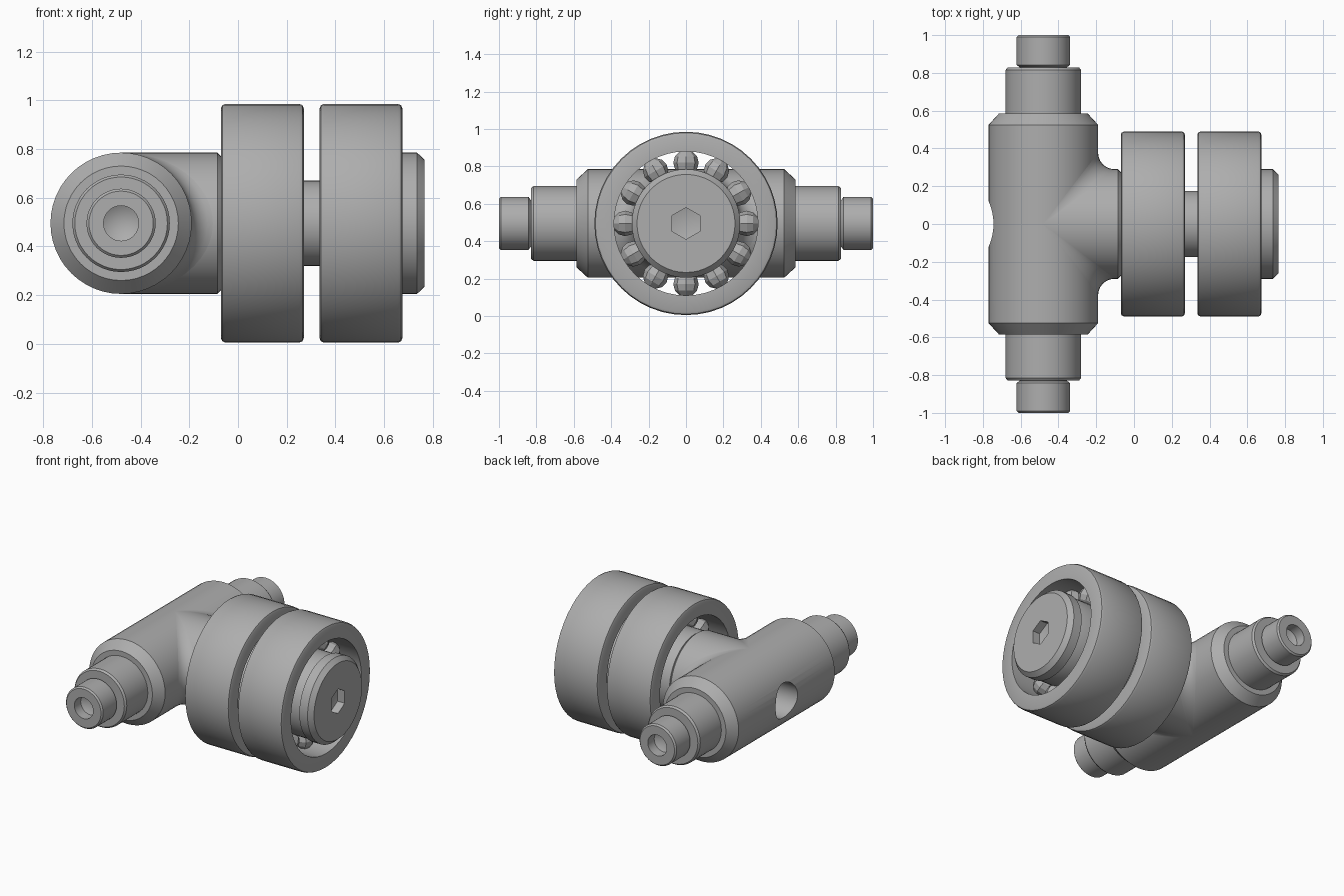
import bpy, bmesh, math
from mathutils import Matrix, Vector

if "Cube" in bpy.data.objects:
    bpy.data.objects.remove(bpy.data.objects["Cube"], do_unlink=True)

STEPS = 48
AXLE_Z = 0.495
BODY_X = -0.48
BODY_R = 0.29
ALONG_X = Matrix.Translation((0, 0, AXLE_Z))
ALONG_Y = Matrix.Translation((BODY_X, 0, AXLE_Z)) @ Matrix.Rotation(math.pi / 2, 4, 'Z')

steel = bpy.data.materials.new("steel grey")
steel.use_nodes = True
steel.diffuse_color = (0.42, 0.42, 0.42, 1)
steel.node_tree.nodes["Principled BSDF"].inputs["Base Color"].default_value = steel.diffuse_color


def finish(name, bm, smooth=True):
    bmesh.ops.remove_doubles(bm, verts=bm.verts, dist=1e-5)
    bmesh.ops.recalc_face_normals(bm, faces=bm.faces)
    mesh = bpy.data.meshes.new(name)
    bm.to_mesh(mesh)
    bm.free()
    mesh.materials.append(steel)
    obj = bpy.data.objects.new(name, mesh)
    bpy.context.collection.objects.link(obj)
    if smooth:
        shade(obj)
    return obj


def shade(obj):
    bpy.ops.object.select_all(action='DESELECT')
    obj.select_set(True)
    bpy.context.view_layer.objects.active = obj
    bpy.ops.object.shade_smooth_by_angle(angle=math.radians(30))


def lathe(name, profile, matrix, closed=False, steps=STEPS):
    """Revolve (distance along axis, radius) points about local x."""
    bm = bmesh.new()
    verts = [bm.verts.new((a, 0, r)) for a, r in profile]
    pairs = list(zip(verts, verts[1:]))
    if closed:
        pairs.append((verts[-1], verts[0]))
    edges = [bm.edges.new(p) for p in pairs]
    bmesh.ops.spin(bm, geom=verts + edges, cent=(0, 0, 0), axis=(1, 0, 0),
                   angle=2 * math.pi, steps=steps, use_merge=True)
    bm.transform(matrix)
    return finish(name, bm)


def cut(obj, cutter):
    mod = obj.modifiers.new("cut", 'BOOLEAN')
    mod.operation = 'DIFFERENCE'
    mod.solver = 'EXACT'
    mod.object = cutter
    bpy.ops.object.select_all(action='DESELECT')
    obj.select_set(True)
    bpy.context.view_layer.objects.active = obj
    bpy.ops.object.modifier_apply(modifier=mod.name)
    bpy.data.objects.remove(cutter, do_unlink=True)
    shade(obj)


# Cross body with chamfered ends and a blind bore in its back
body = lathe("cross_body", [(-0.585, 0), (-0.585, 0.235), (-0.525, BODY_R),
                            (0.525, BODY_R), (0.585, 0.235), (0.585, 0)], ALONG_Y)
cut(body, lathe("bore_cutter", [(-1, 0), (-1, 0.12), (-0.55, 0.12), (-0.55, 0)], ALONG_X))

# Stem to the wheels
lathe("stem", [(BODY_X, 0), (BODY_X, BODY_R), (-0.085, BODY_R),
               (-0.07, 0.275), (-0.07, 0)], ALONG_X)

# Concave fillets where stem and body meet
for side, label in ((1, "left"), (-1, "right")):
    bm = bmesh.new()
    rows = []
    for i in range(25):
        t = math.pi * (i / 24 - 0.5)
        w = BODY_R * max(math.cos(t), 0)
        f = 0.3 * w
        row = []
        for j in range(7):
            a = math.pi / 2 * j / 6
            x = w + f * (1 - math.cos(a))
            y = w + f * (1 - math.sin(a))
            row.append(bm.verts.new((BODY_X + x, side * y, AXLE_Z + BODY_R * math.sin(t))))
        rows.append(row)
    for r0, r1 in zip(rows, rows[1:]):
        for j in range(6):
            bm.faces.new((r0[j], r0[j + 1], r1[j + 1], r1[j]))
    bmesh.ops.remove_doubles(bm, verts=bm.verts, dist=1e-5)
    bmesh.ops.recalc_face_normals(bm, faces=bm.faces)
    # Face the fillet away from the body
    middle = max(bm.faces, key=lambda p: p.calc_area())
    if middle.normal.dot(Vector((1, side, 0))) < 0:
        bmesh.ops.reverse_faces(bm, faces=bm.faces)
    mesh = bpy.data.meshes.new("fillet")
    bm.to_mesh(mesh)
    bm.free()
    mesh.materials.append(steel)
    fillet = bpy.data.objects.new(label + "_fillet", mesh)
    bpy.context.collection.objects.link(fillet)
    shade(fillet)

# Bushings and drilled pins at both ends of the body
for side, label in ((1, "back"), (-1, "front")):
    m = ALONG_Y @ Matrix.Scale(side, 4, (1, 0, 0))
    lathe(label + "_bushing", [(0.56, 0), (0.56, 0.2), (0.815, 0.2),
                               (0.828, 0.19), (0.828, 0)], m)
    lathe(label + "_pin", [(0.8, 0), (0.8, 0.125), (0.83, 0.125), (0.842, 0.142),
                           (0.99, 0.142), (1.0, 0.132), (1.0, 0.072),
                           (0.93, 0.072), (0.89, 0)], m)


# Two ball bearings side by side
def ring(name, x0, x1, inner, outer, b):
    lathe(name, [(x0, inner), (x0, outer - b), (x0 + b * 0.3, outer - b * 0.3), (x0 + b, outer),
                 (x1 - b, outer), (x1 - b * 0.3, outer - b * 0.3), (x1, outer - b), (x1, inner)],
          ALONG_X, closed=True)


for x0, label in ((-0.07, "inner"), (0.335, "outer")):
    x1 = x0 + 0.34
    ring(label + "_wheel_ring", x0, x1, 0.385, 0.49, 0.018)
    ring(label + "_hub_ring", x0, x1, 0.15, 0.28, 0.01)
    bm = bmesh.new()
    for k in range(12):
        spin = Matrix.Rotation(k * math.pi / 6, 4, 'X')
        place = Matrix.Translation(((x0 + x1) / 2, 0, 0.325))
        bmesh.ops.create_uvsphere(bm, u_segments=8, v_segments=6, radius=0.068,
                                  matrix=ALONG_X @ spin @ place)
    finish(label + "_balls", bm, smooth=False)

# Axle and spacer between the bearings
lathe("axle", [(-0.08, 0), (-0.08, 0.175), (0.68, 0.175), (0.68, 0)], ALONG_X)

# Bolt head with a hexagonal socket ending in a drill point
head = lathe("bolt_head", [(0.672, 0), (0.672, BODY_R), (0.735, BODY_R),
                           (0.765, 0.262), (0.765, 0)], ALONG_X)
cut(head, lathe("socket_cutter", [(0.69, 0), (0.71, 0.085), (0.8, 0.085), (0.8, 0)],
                ALONG_X, steps=6))
